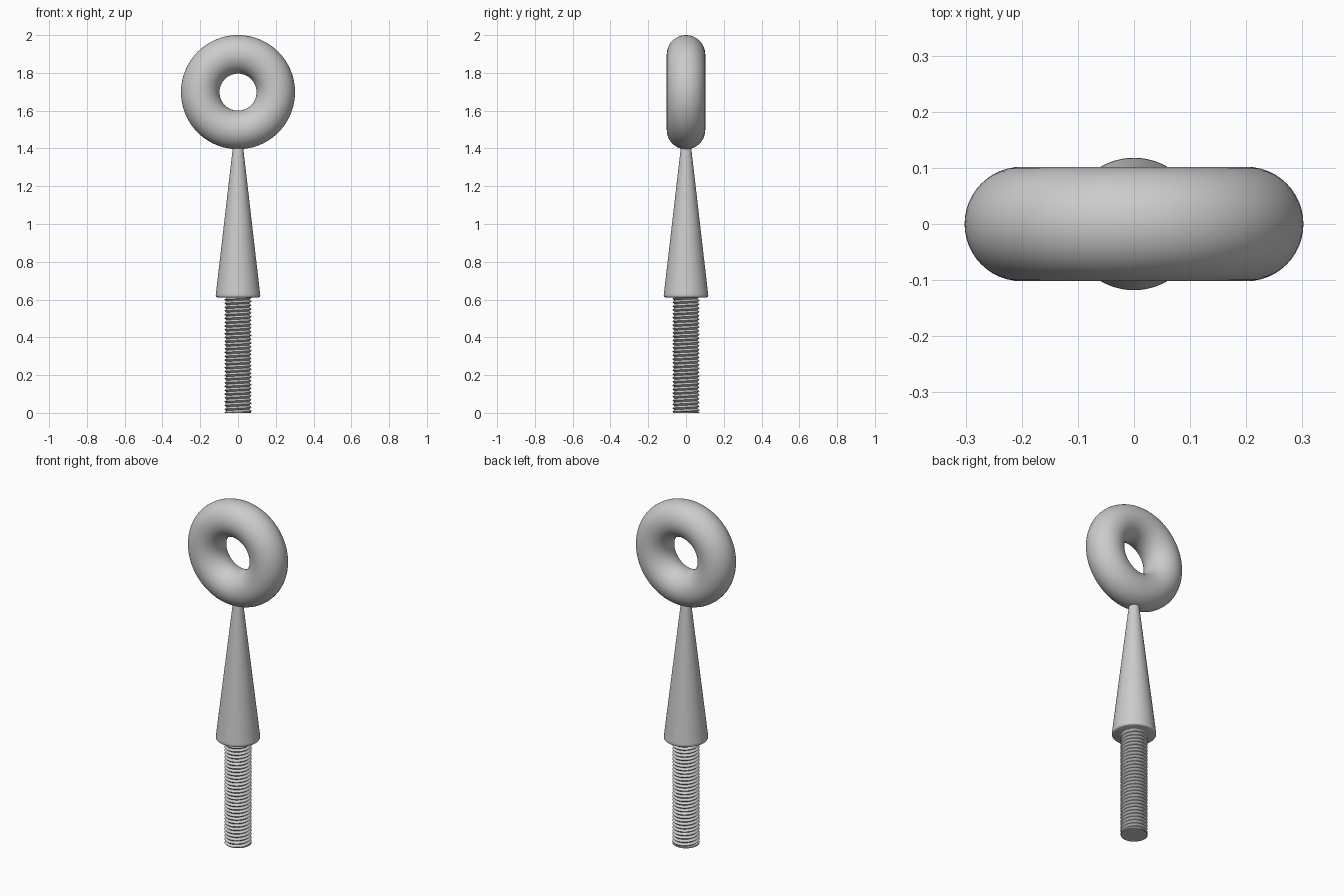
import bpy, bmesh, math

cube = bpy.data.objects.get("Cube")
if cube:
    bpy.data.objects.remove(cube, do_unlink=True)

steel = bpy.data.materials.new("grey_steel")
steel.use_nodes = True
colour = (0.6, 0.6, 0.6, 1)
steel.diffuse_color = colour
steel.node_tree.nodes["Principled BSDF"].inputs["Base Color"].default_value = colour


def finish(obj, name, angle):
    obj.name = name
    obj.data.materials.append(steel)
    bpy.ops.object.select_all(action="DESELECT")
    obj.select_set(True)
    bpy.context.view_layer.objects.active = obj
    bpy.ops.object.shade_smooth_by_angle(angle=math.radians(angle))


def from_bmesh(bm, name, angle):
    bmesh.ops.recalc_face_normals(bm, faces=bm.faces)
    mesh = bpy.data.meshes.new(name)
    bm.to_mesh(mesh)
    bm.free()
    obj = bpy.data.objects.new(name, mesh)
    bpy.context.collection.objects.link(obj)
    finish(obj, name, angle)


# Eye ring, standing upright
bpy.ops.mesh.primitive_torus_add(
    major_radius=0.2, minor_radius=0.102, major_segments=96, minor_segments=48,
    location=(0, 0, 1.698), rotation=(math.pi / 2, 0, 0))
finish(bpy.context.object, "eye_ring", 60)

# Tapered shank with a rounded lower rim
profile = [(0, 0.612), (0.111, 0.612), (0.115, 0.614), (0.118, 0.619),
           (0.117, 0.63), (0.028, 1.4), (0.026, 1.42), (0, 1.42)]
bm = bmesh.new()
verts = [bm.verts.new((r, 0, z)) for r, z in profile]
edges = [bm.edges.new(pair) for pair in zip(verts, verts[1:])]
bmesh.ops.spin(bm, geom=verts + edges, cent=(0, 0, 0), axis=(0, 0, 1),
               angle=2 * math.pi, steps=64, use_merge=False)
bmesh.ops.remove_doubles(bm, verts=bm.verts, dist=0.0001)
from_bmesh(bm, "tapered_shank", 40)

# Threaded rod: a helical ridge trimmed flat at the bottom
ROOT, CREST, PITCH, STEPS, TOP = 0.061, 0.072, 0.02, 48, 0.62
bm = bmesh.new()
rows = []
for i in range(int(TOP / PITCH + 2) * STEPS):
    a = 2 * math.pi * i / STEPS
    z = PITCH * (i / STEPS - 1)
    rows.append([bm.verts.new((r * math.cos(a), r * math.sin(a),
                               min(max(z + dz, 0), TOP)))
                 for r, dz in ((ROOT, 0), (CREST, PITCH / 2))])


def ridge_face(*corners):
    if max(v.co.z for v in corners) > 0 and min(v.co.z for v in corners) < TOP:
        bm.faces.new(corners)


for i in range(len(rows) - STEPS - 1):
    (r0, c0), (r1, c1) = rows[i], rows[i + 1]
    ridge_face(r0, r1, c1, c0)
    ridge_face(c0, c1, rows[i + STEPS + 1][0], rows[i + STEPS][0])
loose = [v for v in bm.verts if not v.link_faces]
bmesh.ops.delete(bm, geom=loose, context="VERTS")
from_bmesh(bm, "threaded_rod", 30)

# Flat end of the rod
bm = bmesh.new()
bmesh.ops.create_cone(bm, cap_ends=True, segments=64, radius1=0.07,
                      radius2=0.07, depth=0.004)
bmesh.ops.translate(bm, verts=bm.verts, vec=(0, 0, 0.002))
from_bmesh(bm, "rod_end", 30)
